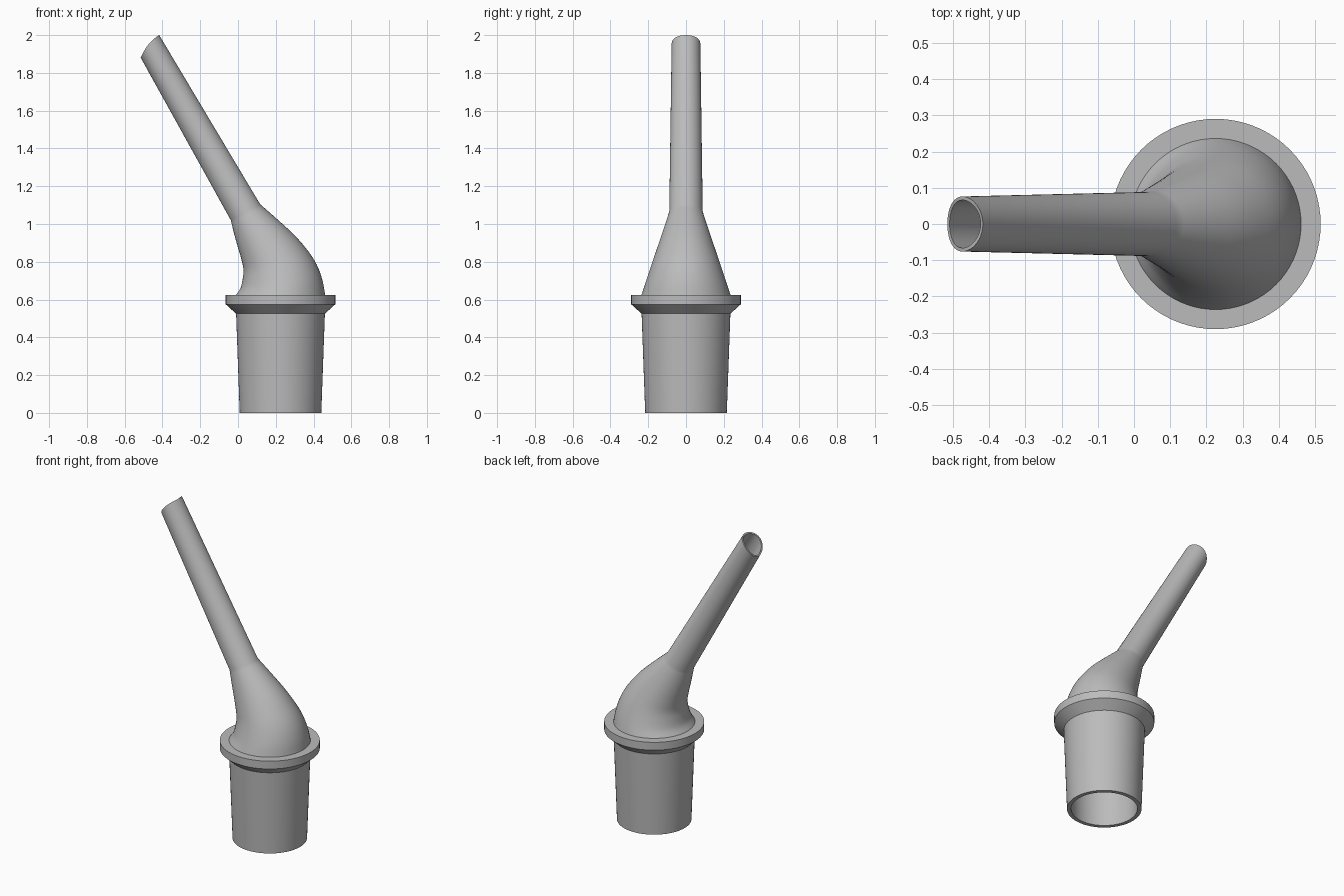
import bpy, bmesh, math
from mathutils import Vector

if "Cube" in bpy.data.objects:
    bpy.data.objects.remove(bpy.data.objects["Cube"], do_unlink=True)

SIDES = 72
CX = 0.225  # axis of the socket

grey = bpy.data.materials.new("plain_grey")
grey.use_nodes = True
colour = (0.50, 0.50, 0.50, 1)
grey.diffuse_color = colour
grey.node_tree.nodes["Principled BSDF"].inputs["Base Color"].default_value = colour


def ring(section, wall=0.0, bow=0.0):
    """Ellipse spanning two points in the xz plane, with a half width in y."""
    lx, lz, rx, rz, w = section
    a, b = Vector((lx, 0, lz)), Vector((rx, 0, rz))
    half = (b - a) / 2
    half *= 1 - wall / half.length
    lift = Vector((-0.5, 0, 0.86)) * bow
    pts = []
    for i in range(SIDES):
        t = math.tau * i / SIDES
        pts.append((a + b) / 2 + half * math.cos(t)
                   + Vector((0, (w - wall) * math.sin(t), 0)) + lift * math.sin(t) ** 2)
    return pts


def loft(name, rings, closed):
    bm = bmesh.new()
    rows = [[bm.verts.new(p) for p in r] for r in rings]
    pairs = list(zip(rows, rows[1:])) + ([(rows[-1], rows[0])] if closed else [])
    for lo, hi in pairs:
        for i in range(SIDES):
            j = (i + 1) % SIDES
            bm.faces.new((lo[i], lo[j], hi[j], hi[i]))
    mesh = bpy.data.meshes.new(name)
    bm.to_mesh(mesh)
    bm.free()
    mesh.materials.append(grey)
    mesh.shade_smooth()
    mesh.set_sharp_from_angle(angle=math.radians(30))
    obj = bpy.data.objects.new(name, mesh)
    bpy.context.collection.objects.link(obj)
    return obj


def smooth_steps(keys, steps):
    """Catmull-Rom interpolation through the key sections."""
    out = []
    for i in range(len(keys) - 1):
        p0, p1, p2 = keys[max(i - 1, 0)], keys[i], keys[i + 1]
        p3 = keys[min(i + 2, len(keys) - 1)]
        for s in range(steps):
            t = s / steps
            out.append([b + 0.5 * t * (c - a + t * (2*a - 5*b + 4*c - d + t * (3*(b - c) + d - a)))
                        for a, b, c, d in zip(p0, p1, p2, p3)])
    return out + [keys[-1]]


# Tapered hollow socket with a chamfered flange: (radius, height)
profile = [(0.216, 0), (0.235, 0.525), (0.29, 0.575), (0.29, 0.625), (0.21, 0.625), (0.192, 0)]
loft("socket_with_flange", [ring((CX - r, z, CX + r, z, r)) for r, z in profile], True)

# Curved neck: left x, z and right x, z of each section
spans = [(-0.011, 0.625, 0.461, 0.625), (0.013, 0.66, 0.45, 0.69), (0.025, 0.71, 0.43, 0.755),
         (0.029, 0.76, 0.40, 0.815), (0.016, 0.82, 0.357, 0.875), (-0.003, 0.885, 0.30, 0.94),
         (-0.021, 0.95, 0.225, 1.01), (-0.038, 1.02, 0.117, 1.105)]
keys = [s + (0.236 - 0.337 * ((s[1] + s[3]) / 2 - 0.625),) for s in spans]
neck = smooth_steps(keys, 4)

# Straight tube, cut obliquely with a slightly bowed rim
tip = (-0.515, 1.88, -0.417, 2.0, 0.076)
walls = [0.026 - 0.014 * i / (len(neck) - 1) for i in range(len(neck))]
outer = [ring(s) for s in neck] + [ring(tip, 0, 0.014)]
inner = [ring(s, w) for s, w in zip(neck, walls)] + [ring(tip, 0.01, 0.014)]
loft("neck_and_tube", outer + inner[::-1], False)
